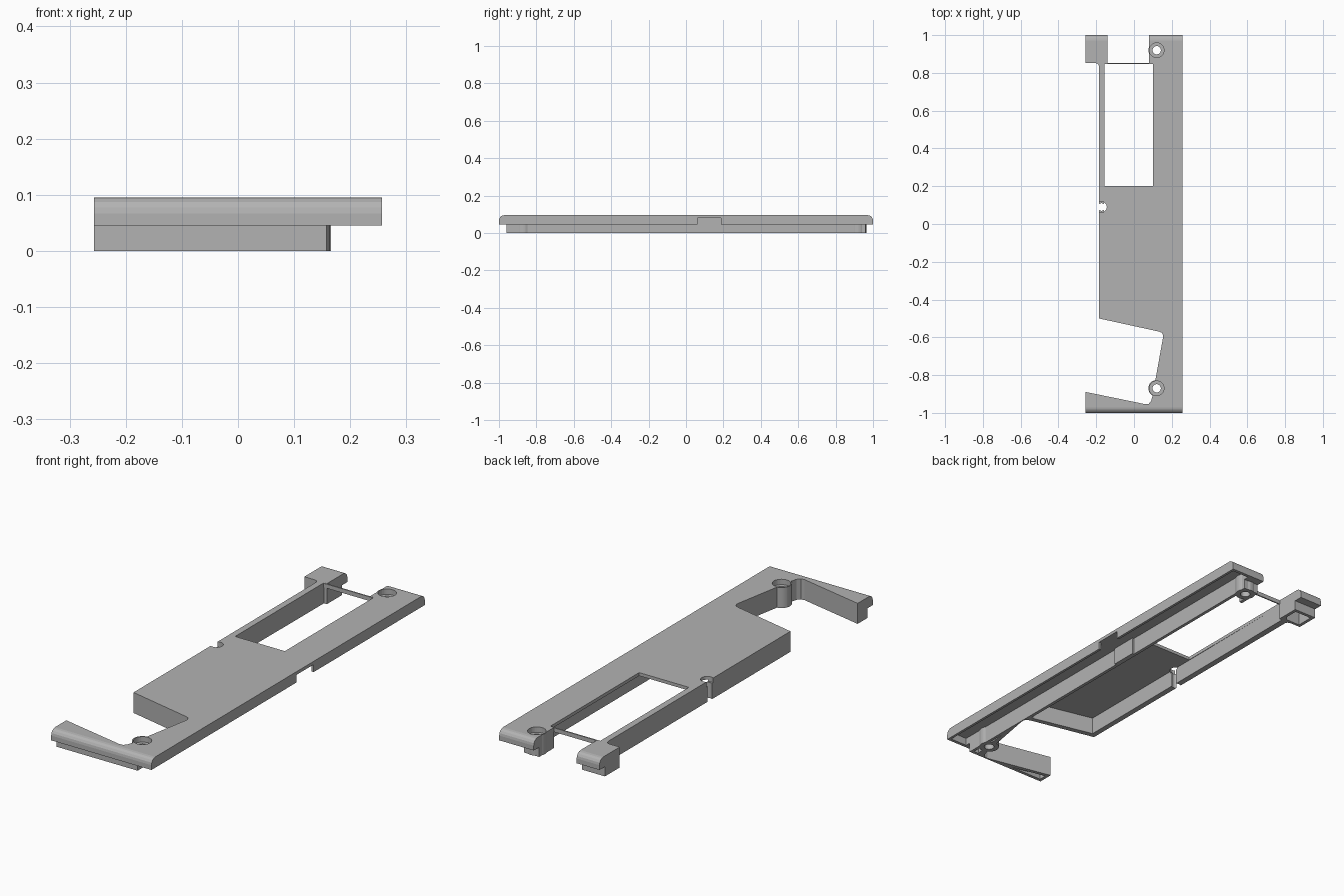
import bpy
import bmesh
from math import cos, sin, pi

if "Cube" in bpy.data.objects:
    bpy.data.objects.remove(bpy.data.objects["Cube"])

grey = bpy.data.materials.new("plain_grey")
grey.use_nodes = True
COLOUR = (0.45, 0.45, 0.45, 1)
grey.diffuse_color = COLOUR
grey.node_tree.nodes["Principled BSDF"].inputs["Base Color"].default_value = COLOUR

TOP, SKIN, STEP = 0.095, 0.08, 0.045   # top face, underside of skin, rim bottom


def prism(name, points, low, high, axis="z"):
    """Extrude an outline along z, or a (y, z) profile along x."""
    bm = bmesh.new()
    place = (lambda a, b: (a, b, low)) if axis == "z" else (lambda a, b: (low, a, b))
    face = bm.faces.new([bm.verts.new(place(a, b)) for a, b in points])
    moved = bmesh.ops.extrude_face_region(bm, geom=[face])["geom"]
    step = (0, 0, high - low) if axis == "z" else (high - low, 0, 0)
    bmesh.ops.translate(bm, vec=step, verts=[v for v in moved if isinstance(v, bmesh.types.BMVert)])
    bmesh.ops.recalc_face_normals(bm, faces=bm.faces)
    mesh = bpy.data.meshes.new(name)
    bm.to_mesh(mesh)
    bm.free()
    mesh.materials.append(grey)
    obj = bpy.data.objects.new(name, mesh)
    bpy.context.scene.collection.objects.link(obj)
    return obj


def box(name, x0, x1, y0, y1, z0, z1):
    return prism(name, [(x0, y0), (x1, y0), (x1, y1), (x0, y1)], z0, z1)


def cylinder(name, x, y, r, z0, z1, sides=32):
    ring = [(x + r * cos(2 * pi * i / sides), y + r * sin(2 * pi * i / sides)) for i in range(sides)]
    return prism(name, ring, z0, z1)


def combine(target, tool, operation="DIFFERENCE"):
    """Apply a boolean and discard the tool."""
    mod = target.modifiers.new("shape", "BOOLEAN")
    mod.operation, mod.solver, mod.object = operation, "EXACT", tool
    bpy.context.view_layer.update()
    graph = bpy.context.evaluated_depsgraph_get()
    mesh = bpy.data.meshes.new_from_object(target.evaluated_get(graph))
    target.modifiers.clear()
    target.data = mesh
    bpy.data.objects.remove(tool)


# Upper plate with rounded front and back edges
r = 0.028
back_arc = [(1 - r + r * cos(a), TOP - r + r * sin(a)) for a in (i * pi / 8 for i in range(5))]
profile = [(-1, STEP), (1, STEP)] + back_arc + [(-y, z) for y, z in reversed(back_arc)]
frame = prism("cover_frame", profile, -0.257, 0.257, "x")

# Narrower lower body
combine(frame, box("lower_body", -0.257, 0.158, -0.96, 0.96, 0, 0.06), "UNION")

# Hollow underside: side channel, main bay, lug and arm pockets
pockets = [
    [(0.158, -0.985), (0.245, -0.985), (0.245, 0.985), (0.158, 0.985)],
    [(-0.16, -0.48), (0.125, -0.545), (0.143, -0.545), (0.143, 0.835), (-0.155, 0.835)],
    [(0.095, 0.83), (0.143, 0.83), (0.143, 0.945), (0.095, 0.945)],
    [(-0.242, 0.865), (-0.17, 0.865), (-0.155, 0.88), (-0.155, 0.945), (-0.242, 0.945)],
    [(-0.242, -0.945), (-0.08, -0.945), (-0.242, -0.908)],
    [(0.145, -0.75), (0.145, -0.945), (0.12, -0.945)],
]
for outline in pockets:
    combine(frame, prism("pocket", outline, -0.1, SKIN))

# Openings through the full height: angled cutout, side recess, window, back gap
cutout = [(-0.3, -0.475), (0.13, -0.569), (0.148, -0.576), (0.154, -0.59), (0.153, -0.605),
          (0.098, -0.91), (0.09, -0.938), (0.078, -0.952), (0.06, -0.954), (-0.3, -0.88)]
recess = [(-0.3, -0.55), (-0.185, -0.55), (-0.185, 0.835), (-0.19, 0.847), (-0.203, 0.852), (-0.3, 0.852)]
for outline in (cutout, recess):
    combine(frame, prism("opening", outline, -0.1, 0.2))
combine(frame, box("window", -0.155, 0.1, 0.2, 0.85, -0.1, 0.2))
combine(frame, box("back_gap", -0.14, 0.08, 0.84, 1.1, -0.1, 0.2))

# Side notch with the clip block behind it
combine(frame, box("side_notch", 0.2, 0.3, 0.062, 0.187, 0, SKIN))
combine(frame, box("clip_block", 0.145, 0.166, 0.062, 0.187, 0, 0.085), "UNION")

# Screw bosses with counterbored holes
for y in (-0.87, 0.92):
    combine(frame, cylinder("screw_boss", 0.12, y, 0.044, 0, TOP), "UNION")
    combine(frame, cylinder("screw_hole", 0.12, y, 0.022, -0.1, 0.2))
    combine(frame, cylinder("counterbore", 0.12, y, 0.039, 0.07, 0.2))

# Half-round notch in the side wall
combine(frame, cylinder("notch_top", -0.172, 0.09, 0.028, 0.072, 0.2))
combine(frame, cylinder("notch_slot", -0.172, 0.09, 0.02, -0.1, 0.2))

# Thin tie bar across the back of the window
box("tie_bar", -0.158, 0.102, 0.847, 0.853, 0.075, 0.094)
